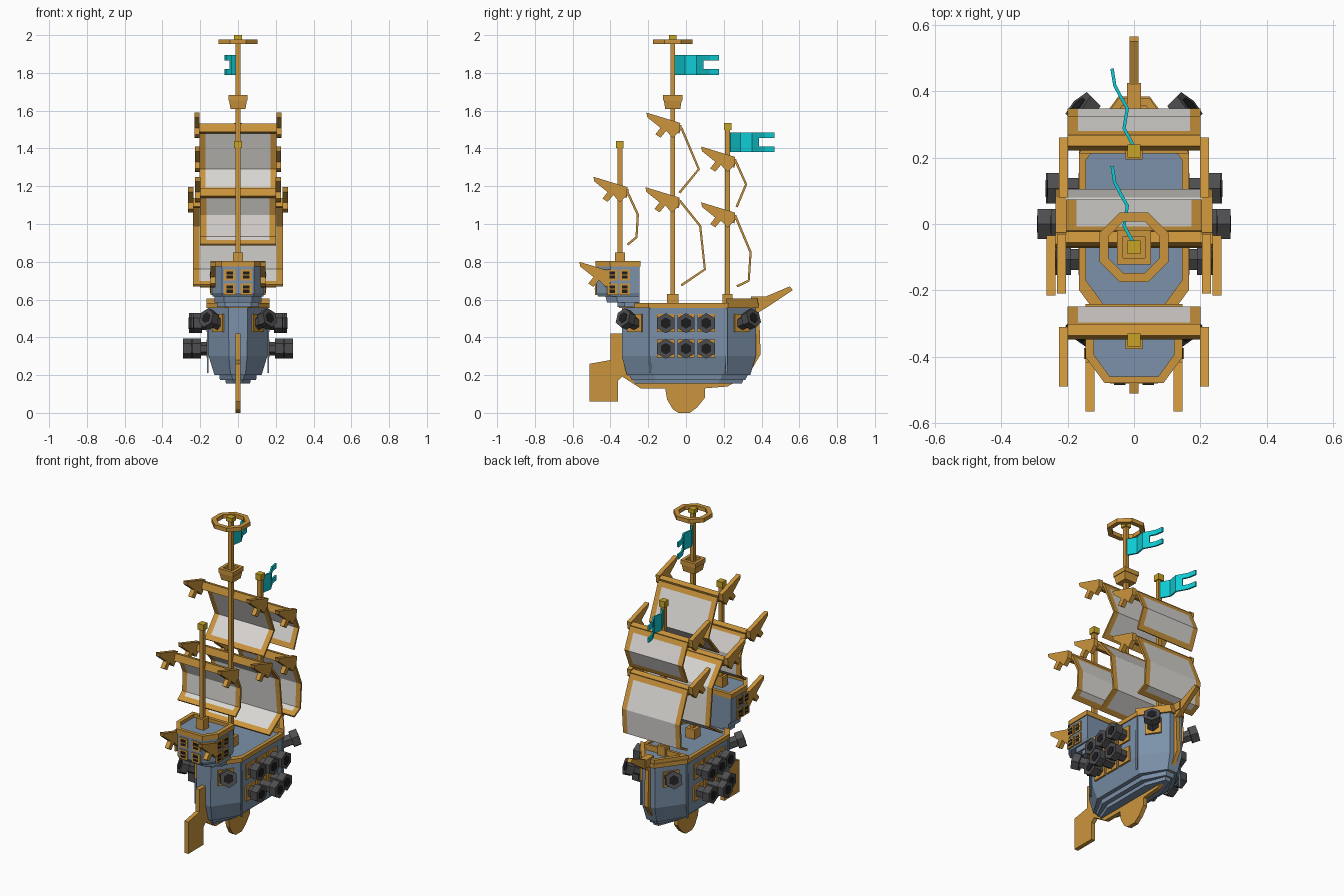
import bpy, bmesh, math
from mathutils import Vector, Matrix

if "Cube" in bpy.data.objects:
    bpy.data.objects.remove(bpy.data.objects["Cube"])


def material(name, *rgb):
    m = bpy.data.materials.new(name)
    m.use_nodes = True
    m.diffuse_color = (*rgb, 1)
    m.node_tree.nodes["Principled BSDF"].inputs["Base Color"].default_value = (*rgb, 1)
    return m


GOLD = material("golden wood", 0.6, 0.3, 0.045)
BLUE = material("slate blue planks", 0.2, 0.285, 0.4)
CLOTH = material("sailcloth", 0.7, 0.68, 0.65)
TEAL = material("teal cloth", 0.005, 0.6, 0.66)
IRON = material("dark iron", 0.075, 0.075, 0.08)
DARK = material("black opening", 0.012, 0.012, 0.014)
BRASS = material("brass", 0.58, 0.37, 0.02)


def finish(name, bm, *mats):
    bmesh.ops.recalc_face_normals(bm, faces=bm.faces)
    mesh = bpy.data.meshes.new(name)
    bm.to_mesh(mesh)
    bm.free()
    for m in mats:
        mesh.materials.append(m)
    ob = bpy.data.objects.new(name, mesh)
    bpy.context.scene.collection.objects.link(ob)
    return ob


def box(name, center, size, mat, rot=None):
    bm = bmesh.new()
    m = Matrix.Translation(center) @ (rot or Matrix()) @ Matrix.Diagonal((*size, 1))
    bmesh.ops.create_cube(bm, size=1, matrix=m)
    return finish(name, bm, mat)


def side_plate(name, profile, x, thick, mat):
    """Profile of (y, z) points extruded across x."""
    bm = bmesh.new()
    f = bm.faces.new([bm.verts.new((x - thick / 2, y, z)) for y, z in profile])
    r = bmesh.ops.extrude_face_region(bm, geom=[f])
    bmesh.ops.translate(bm, vec=(thick, 0, 0),
                        verts=[v for v in r["geom"] if isinstance(v, bmesh.types.BMVert)])
    return finish(name, bm, mat)


def mirrored(half):
    return half + [(-x, y) for x, y in reversed(half)]


def loft(name, plan, levels, mat, yc=0.0):
    """Plan outline stacked through (z, x scale, y scale) levels."""
    bm = bmesh.new()
    rows = [[bm.verts.new((x * sx, yc + (y - yc) * sy, z)) for x, y in plan] for z, sx, sy in levels]
    n = len(plan)
    for a, b in zip(rows, rows[1:]):
        for i in range(n):
            bm.faces.new((a[i], a[(i + 1) % n], b[(i + 1) % n], b[i]))
    bm.faces.new(rows[0])
    bm.faces.new(rows[-1])
    return finish(name, bm, mat)


def ring(name, plan, z0, z1, outer, inner, mat, yc=0.0):
    bm = bmesh.new()
    loops = [[bm.verts.new((x * s, yc + (y - yc) * s, z)) for x, y in plan]
             for s, z in ((outer, z0), (outer, z1), (inner, z1), (inner, z0))]
    n = len(plan)
    for k in range(4):
        a, b = loops[k], loops[(k + 1) % 4]
        for i in range(n):
            bm.faces.new((a[i], a[(i + 1) % n], b[(i + 1) % n], b[i]))
    return finish(name, bm, mat)


# Hull with stepped bottom, rails
hull = mirrored([(0.05, -0.34), (0.16, -0.19), (0.16, 0.215), (0.045, 0.37)])
loft("hull", hull, [(0.155, 0.4, 0.8), (0.175, 0.42, 0.82), (0.175, 0.6, 0.85), (0.2, 0.62, 0.88),
                    (0.2, 0.78, 0.92), (0.3, 0.97, 1), (0.57, 1, 1)], BLUE)
ring("hull_rail", hull, 0.555, 0.582, 1.04, 0.9, GOLD)
bow = mirrored([(0.16, 0.215), (0.045, 0.375)])
ring("bow_rail", bow, 0.565, 0.605, 1.04, 0.8, GOLD, 0.28)
for s in (-1, 1):
    for y in (-0.19, 0.215):
        box("hull_seam", (s * 0.159, y, 0.38), (0.008, 0.012, 0.34), BLUE)

# Keel, rudder and bowsprit
side_plate("keel", [(-0.35, 0.2), (-0.24, 0.13), (-0.11, 0.13), (-0.1, 0.07), (-0.07, 0.02),
                    (-0.04, 0), (0.02, 0), (0.06, 0.03), (0.1, 0.08), (0.1, 0.13), (0.22, 0.14),
                    (0.33, 0.2), (0.395, 0.31), (0.385, 0.59), (0.34, 0.59), (0.33, 0.4), (-0.33, 0.4)],
           0, 0.026, GOLD)
side_plate("rudder", [(-0.51, 0.26), (-0.4, 0.28), (-0.4, 0.42), (-0.33, 0.42), (-0.33, 0.2),
                      (-0.36, 0.17), (-0.36, 0.06), (-0.51, 0.06)], 0, 0.026, GOLD)
side_plate("bowsprit", [(0.36, 0.59), (0.55, 0.67), (0.565, 0.65), (0.43, 0.56), (0.38, 0.53)],
           0, 0.028, GOLD)
box("bowsprit_foot", (0, 0.385, 0.59), (0.042, 0.08, 0.05), GOLD)

# Stern cabin with rim and windows
cabin = mirrored([(0.085, -0.475), (0.14, -0.4), (0.14, -0.245)])
loft("stern_cabin", cabin, [(0.56, 0.8, 0.5), (0.585, 0.8, 0.5), (0.585, 0.88, 0.75), (0.615, 0.88, 0.78),
                            (0.615, 0.95, 0.95), (0.635, 1, 1), (0.785, 1, 1)], BLUE, -0.25)
ring("cabin_rim", cabin, 0.775, 0.805, 1.04, 0.86, GOLD, -0.36)
for z in (0.73, 0.655):
    for s in (-1, 1):
        box("stern_window_frame", (s * 0.043, -0.476, z), (0.06, 0.009, 0.06), GOLD)
        box("stern_window", (s * 0.043, -0.479, z), (0.034, 0.008, 0.038), DARK)
        box("stern_window_bar", (s * 0.043, -0.481, z), (0.036, 0.008, 0.006), GOLD)
        for y in (-0.39, -0.325):
            box("side_window_frame", (s * 0.141, y, z), (0.009, 0.055, 0.06), GOLD)
            box("side_window", (s * 0.144, y, z), (0.008, 0.03, 0.038), DARK)
            box("side_window_bar", (s * 0.146, y, z), (0.008, 0.032, 0.006), GOLD)


# Six-sided cannons
def cannon(base, direction, length):
    d = Vector(direction).normalized()
    q = d.to_track_quat("Z", "Y").to_matrix().to_4x4()
    bm = bmesh.new()
    for start, end, r, mi in ((-0.03, length - 0.045, 0.036, 0), (length - 0.045, length, 0.053, 0),
                              (length - 0.01, length + 0.002, 0.03, 1)):
        m = Matrix.Translation(Vector(base) + d * (start + end) / 2) @ q
        old = set(bm.faces)
        bmesh.ops.create_cone(bm, cap_ends=True, segments=6, radius1=r, radius2=r,
                              depth=end - start, matrix=m)
        for f in set(bm.faces) - old:
            f.material_index = mi
    finish("cannon", bm, IRON, DARK)


for s in (-1, 1):
    for z, reaches in ((0.475, (0.235, 0.25, 0.26)), (0.34, (0.24, 0.29, 0.265))):
        for y, reach in zip((-0.107, 0, 0.107), reaches):
            box("gunport_frame", (s * 0.161, y, z), (0.012, 0.092, 0.095), GOLD)
            cannon((s * 0.155, y, z), (s, 0, 0), reach - 0.155)
    # Angled corner guns
    for y, f in ((0.295, 1), (-0.27, -1)):
        turn = Matrix.Rotation(math.atan2(f * 0.56, s * 0.83), 4, "Z")
        box("corner_gunport_frame", (s * 0.104, y, 0.475), (0.014, 0.095, 0.095), GOLD, turn)
        cannon((s * 0.105, y, 0.475), (s * 0.65, f * 0.65, 0.3), 0.095)

# Masts: y, foot, top, foot half width
for name, y, z0, z1, foot in (("aft", -0.35, 0.78, 1.44, 0.026), ("main", -0.07, 0.56, 2.0, 0.03),
                              ("fore", 0.22, 0.56, 1.535, 0.026)):
    box(name + "_mast", (0, y, (z0 + z1) / 2), (0.025, 0.025, z1 - z0 - 0.01), GOLD)
    box(name + "_mast_foot", (0, y, z0 + 0.035), (foot * 2, foot * 2, 0.07), GOLD)
    cap = 0.026 if name == "main" else 0.038
    box(name + "_mast_cap", (0, y, z1 - cap / 2), (0.04, 0.04, cap), BRASS)

# Lookout box and top ring
square = [(x, y - 0.07) for x, y in mirrored([(0.05, -0.05), (0.05, 0.05)])]
loft("lookout", square, [(1.61, 0.8, 0.8), (1.665, 0.98, 0.98)], GOLD, -0.07)
ring("lookout_rim", square, 1.655, 1.682, 1.03, 0.65, GOLD, -0.07)
octagon = [(math.cos(a) * 0.113, math.sin(a) * 0.113 - 0.07)
           for a in (math.pi * (k + 0.5) / 4 for k in range(8))]
ring("top_ring", octagon, 1.953, 1.978, 1, 0.74, GOLD, -0.07)

# Feathered yard ends, listed as offsets from the upper inner corner
CLAW = [(-0.18, 0.055), (0, 0), (-0.005, -0.045), (-0.04, -0.08), (-0.075, -0.042),
        (-0.105, -0.078), (-0.132, -0.06), (-0.105, -0.026), (-0.175, 0.03)]


def claws(name, x, y, z):
    for s in (-1, 1):
        side_plate(name, [(y + a, z + b) for a, b in CLAW], s * x, 0.027, GOLD)


# Sails: a folded sheet with gold hem
def sail(name, w, path, corner):
    hem = 0.032
    pts = [Vector(p) for p in path]
    pts.insert(1, pts[0] + (pts[1] - pts[0]).normalized() * hem)
    pts.insert(-1, pts[-1] + (pts[-2] - pts[-1]).normalized() * hem)
    xs = (-w, hem - w, w - hem, w)
    bm = bmesh.new()
    rows = [[bm.verts.new((x, p.x, p.y)) for x in xs] for p in pts]
    for j in range(len(rows) - 1):
        for i in range(3):
            f = bm.faces.new((rows[j][i], rows[j][i + 1], rows[j + 1][i + 1], rows[j + 1][i]))
            f.material_index = 1 if i == 1 and 0 < j < len(rows) - 2 else 0
    ob = finish(name, bm, GOLD, CLOTH)
    mod = ob.modifiers.new("thickness", "SOLIDIFY")
    mod.thickness, mod.offset = 0.012, 0
    y, z = corner
    box(name + "_yard", (0, y - 0.015, z - 0.03), (w * 2, 0.035, 0.045), GOLD,
        Matrix.Rotation(-0.28, 4, "X"))
    claws(name + "_yard_end", w + 0.013, y, z)


sail("aft_sail", 0.2, [(-0.315, 1.18), (-0.255, 1.05), (-0.262, 0.93), (-0.31, 0.89)], (-0.31, 1.195))
sail("main_upper_sail", 0.205, [(-0.025, 1.51), (0.068, 1.29), (-0.035, 1.165)], (-0.03, 1.535))
sail("main_lower_sail", 0.237, [(-0.03, 1.12), (0.075, 0.99), (0.1, 0.76), (-0.025, 0.675)], (-0.035, 1.14))
sail("fore_upper_sail", 0.2, [(0.262, 1.335), (0.318, 1.21), (0.268, 1.09)], (0.26, 1.355))
sail("fore_lower_sail", 0.2, [(0.262, 1.04), (0.342, 0.85), (0.332, 0.7), (0.27, 0.67)], (0.26, 1.06))
claws("cabin_bracket", 0.132, -0.385, 0.745)


# Swallow-tailed wavy pennants
def pennant(name, y0, z0):
    wave = [(0, 0), (-0.03, 0.055), (-0.02, 0.115), (-0.04, 0.15), (-0.058, 0.185), (-0.066, 0.235)]
    rows = (0, 0.03, 0.075, 0.105)
    bm = bmesh.new()
    cols = [[bm.verts.new((x, y0 + y, z0 + z)) for z in rows] for x, y in wave]
    for i in range(len(cols) - 1):
        for j in range(3):
            if j != 1 or i < 3:
                bm.faces.new((cols[i][j], cols[i + 1][j], cols[i + 1][j + 1], cols[i][j + 1]))
    mod = finish(name, bm, TEAL).modifiers.new("thickness", "SOLIDIFY")
    mod.thickness, mod.offset = 0.01, 0


pennant("main_pennant", -0.06, 1.79)
pennant("fore_pennant", 0.233, 1.38)
